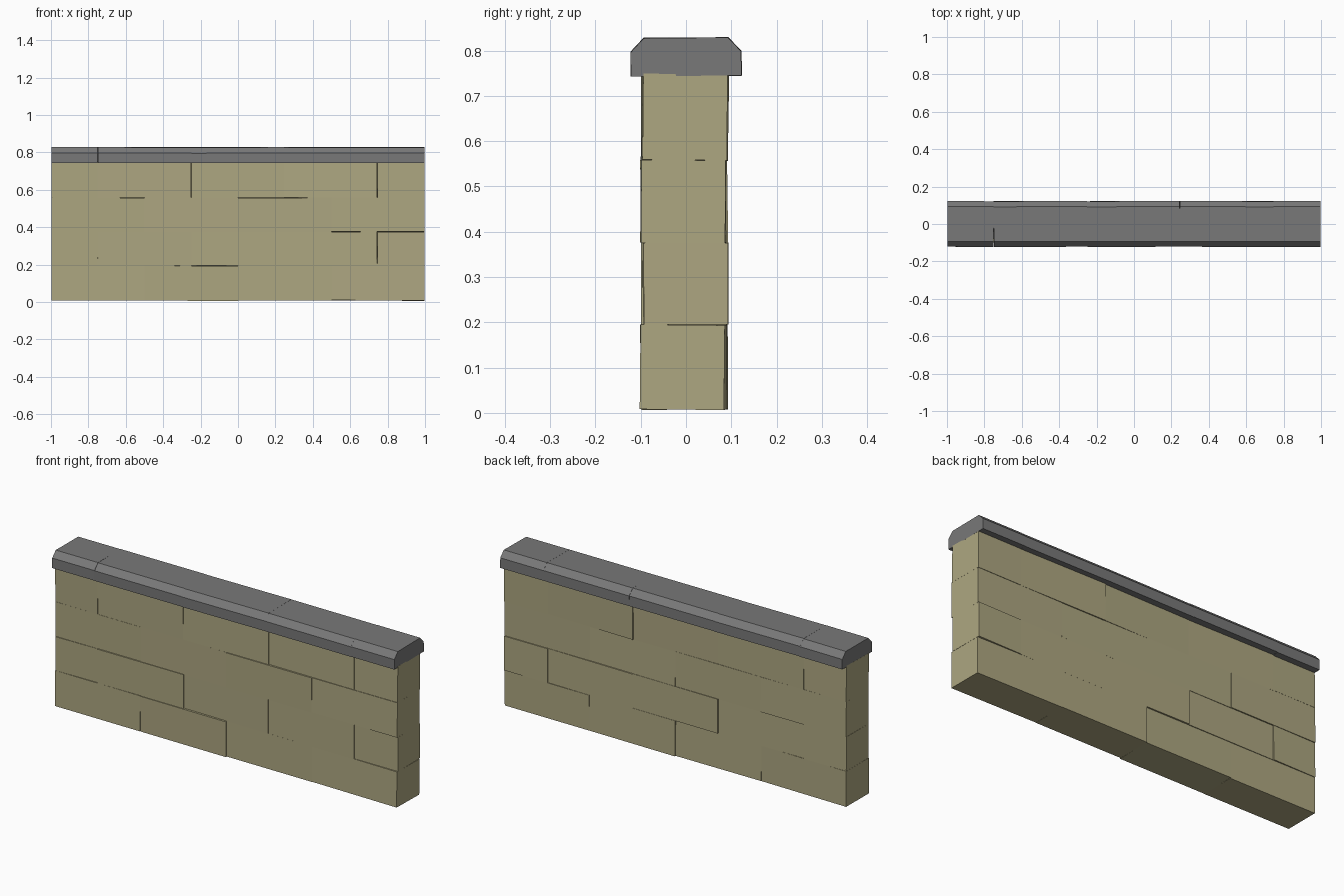
import bpy
import bmesh
import random
from mathutils import Matrix, Vector

random.seed(4)
cube = bpy.data.objects.get("Cube")
if cube:
    bpy.data.objects.remove(cube)


def make_material(name, colour):
    mat = bpy.data.materials.new(name)
    mat.use_nodes = True
    mat.diffuse_color = colour
    mat.node_tree.nodes["Principled BSDF"].inputs["Base Color"].default_value = colour
    return mat


sandstone = make_material("sandstone", (0.42, 0.385, 0.22, 1))
slate = make_material("grey_slate", (0.19, 0.19, 0.19, 1))


def block(name, x0, x1, profile, mat, wobble):
    """Extrude a y-z profile along x, then tilt it a little like hand-laid stone."""
    bm = bmesh.new()
    ends = [[bm.verts.new((x, y, z)) for y, z in profile] for x in (x0, x1)]
    bm.faces.new(ends[0])
    bm.faces.new(ends[1][::-1])
    count = len(profile)
    for i in range(count):
        j = (i + 1) % count
        bm.faces.new((ends[0][i], ends[1][i], ends[1][j], ends[0][j]))
    bmesh.ops.recalc_face_normals(bm, faces=bm.faces)
    middle = sum((v.co for v in bm.verts), Vector()) / len(bm.verts)
    yaw = Matrix.Rotation(random.uniform(-wobble, wobble), 3, 'Z')
    roll = Matrix.Rotation(random.uniform(-wobble, wobble) * 1.5, 3, 'X')
    pitch = Matrix.Rotation(random.uniform(-wobble, wobble) * 0.3, 3, 'Y')
    bmesh.ops.rotate(bm, verts=bm.verts, cent=middle, matrix=yaw @ roll @ pitch)
    for v in bm.verts:
        v.co.x = max(-1, min(1, v.co.x))
        v.co.z = max(0, v.co.z)
    mesh = bpy.data.meshes.new(name)
    bm.to_mesh(mesh)
    bm.free()
    mesh.materials.append(mat)
    obj = bpy.data.objects.new(name, mesh)
    bpy.context.collection.objects.link(obj)


even = [-0.997, -0.5, 0, 0.5, 0.997]
staggered = [-0.997, -0.75, -0.25, 0.245, 0.745, 0.997]

# Four courses of staggered bricks
levels = [0.008, 0.195, 0.375, 0.558, 0.748]
for row in range(4):
    joints = staggered if row % 2 else even
    low, high = levels[row], levels[row + 1]
    for n, (a, b) in enumerate(zip(joints, joints[1:])):
        shift = random.uniform(-0.003, 0.003)
        front, back = -0.097 + shift, 0.089 + shift
        section = [(front, low), (back, low), (back, high), (front, high)]
        block(f"brick_row_{row + 1}_{n + 1}", a, b, section, sandstone, 0.012)

# Chamfered coping stones along the top
coping = [(-0.122, 0.744), (0.122, 0.744), (0.122, 0.797),
          (0.093, 0.828), (-0.093, 0.828), (-0.122, 0.797)]
for n, (a, b) in enumerate(zip(staggered, staggered[1:])):
    block(f"coping_stone_{n + 1}", a, b, coping, slate, 0.008)
